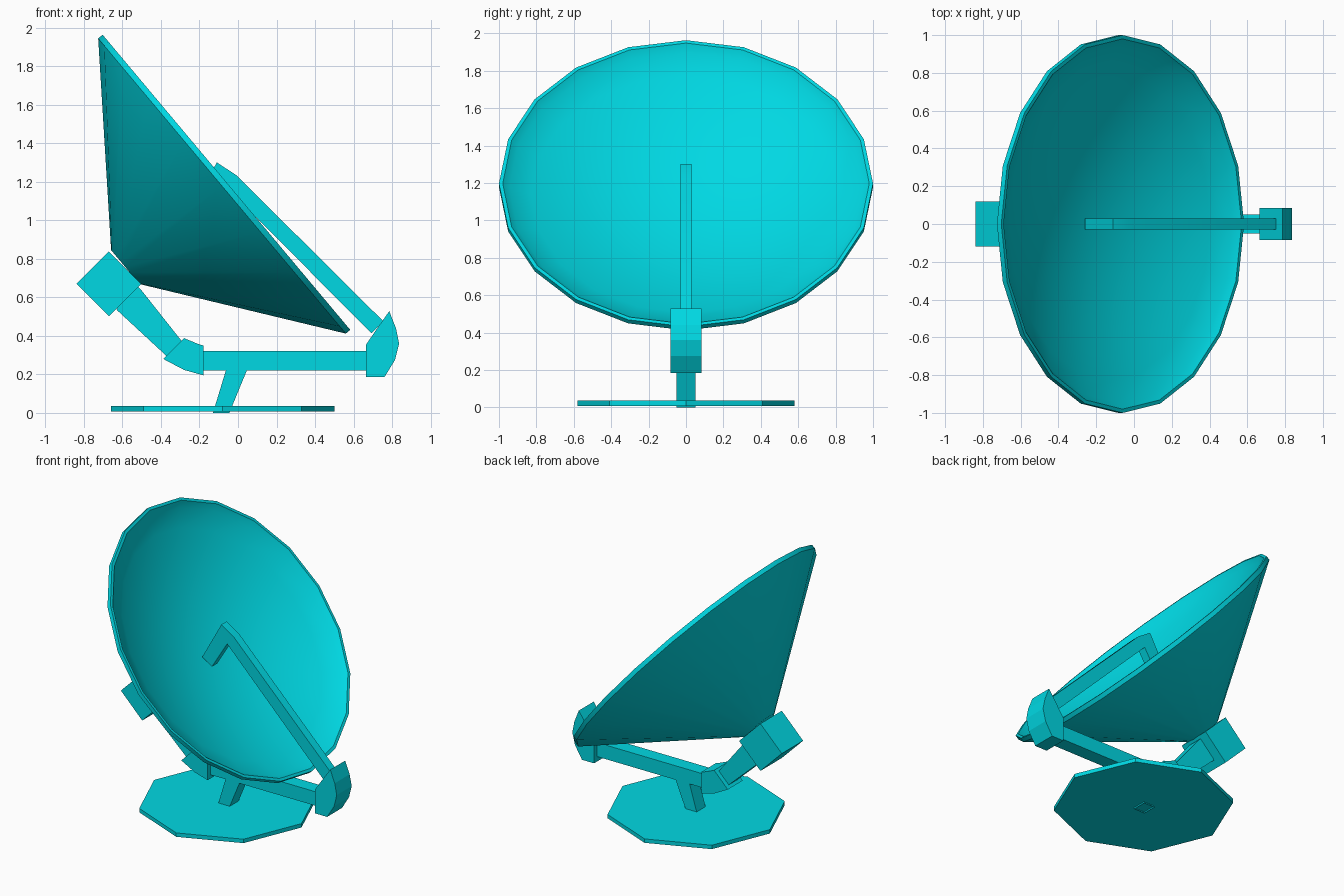
import bpy, bmesh, math
from mathutils import Matrix

if "Cube" in bpy.data.objects:
    bpy.data.objects.remove(bpy.data.objects["Cube"])

mat = bpy.data.materials.new("cyan")
mat.diffuse_color = (0.0, 0.69, 0.77, 1)
mat.use_nodes = True
mat.node_tree.nodes["Principled BSDF"].inputs["Base Color"].default_value = mat.diffuse_color


def finish(bm, name, smooth=None):
    bmesh.ops.recalc_face_normals(bm, faces=bm.faces)
    me = bpy.data.meshes.new(name)
    bm.to_mesh(me)
    bm.free()
    me.materials.append(mat)
    ob = bpy.data.objects.new(name, me)
    bpy.context.collection.objects.link(ob)
    if smooth:
        bpy.ops.object.select_all(action='DESELECT')
        bpy.context.view_layer.objects.active = ob
        ob.select_set(True)
        bpy.ops.object.shade_smooth_by_angle(angle=math.radians(smooth))
    return ob


def slab(name, profile, half, smooth=None, open_bottom=False):
    """Extrude an x-z outline to +-half in y."""
    bm = bmesh.new()
    face = bm.faces.new([bm.verts.new((x, -half, z)) for x, z in profile])
    ext = bmesh.ops.extrude_face_region(bm, geom=[face])["geom"]
    bmesh.ops.translate(bm, vec=(0, 2 * half, 0),
                        verts=[v for v in ext if isinstance(v, bmesh.types.BMVert)])
    if open_bottom:
        low = min(bm.faces, key=lambda f: f.calc_center_median().z)
        bmesh.ops.delete(bm, geom=[low], context='FACES_ONLY')
    return finish(bm, name, smooth)


def lathe(name, profile, steps, matrix, smooth=None):
    """Spin an r-z profile around z, then place it."""
    bm = bmesh.new()
    pts = [bm.verts.new((r, 0, z)) for r, z in profile]
    edges = [bm.edges.new(p) for p in zip(pts, pts[1:])]
    bmesh.ops.spin(bm, geom=pts + edges, cent=(0, 0, 0), axis=(0, 0, 1),
                   angle=2 * math.pi, steps=steps, use_merge=False)
    bmesh.ops.remove_doubles(bm, verts=bm.verts, dist=0.0005)
    bm.transform(matrix)
    return finish(bm, name, smooth)


# Dish: conical back, upright rim band, small lip, shallow bowl inside, tilted to +x
bowl = [(0.945 * (1 - i / 8), -0.035 - 0.24 * (1 - (1 - i / 8) ** 2)) for i in range(9)]
lathe("dish", [(0, -0.685), (0.115, -0.685), (1, -0.03), (1, 0), (0.98, 0)] + bowl, 20,
      Matrix.Translation((-0.06, 0, 1.197)) @ Matrix.Rotation(math.radians(50), 4, 'Y'), 45)

# Octagonal ground plate
bm = bmesh.new()
bmesh.ops.create_cone(bm, cap_ends=True, segments=8, radius1=0.58, radius2=0.58, depth=0.028)
bm.transform(Matrix.Translation((-0.08, 0, 0.022)))
finish(bm, "ground_plate")

# Support frame
slab("stem", [(-0.13, 0), (-0.045, 0), (0.05, 0.23), (-0.06, 0.23)], 0.05, open_bottom=True)
slab("lower_beam", [(-0.2, 0.22), (0.7, 0.22), (0.7, 0.32), (-0.2, 0.32)], 0.05)
slab("rear_joint", [(-0.388, 0.28), (-0.28, 0.388), (-0.2, 0.355), (-0.18, 0.35),
                    (-0.18, 0.195), (-0.28, 0.223)], 0.084)
slab("rear_arm", [(-0.56, 0.70), (-0.50, 0.635), (-0.29, 0.37), (-0.36, 0.285),
                  (-0.63, 0.535)], 0.05)
slab("rear_box", [(-0.838, 0.67), (-0.67, 0.838), (-0.502, 0.67), (-0.67, 0.502)], 0.12)

# Feed arm and its front joint
slab("front_joint", [(0.665, 0.185), (0.76, 0.185), (0.815, 0.275), (0.836, 0.36),
                     (0.82, 0.44), (0.785, 0.528), (0.72, 0.435), (0.665, 0.355)], 0.084)
slab("feed_arm", [(-0.11, 1.30), (-0.01, 1.235), (0.755, 0.475), (0.693, 0.413),
                  (-0.065, 1.175), (-0.185, 0.98), (-0.26, 1.03)], 0.03, 30)
